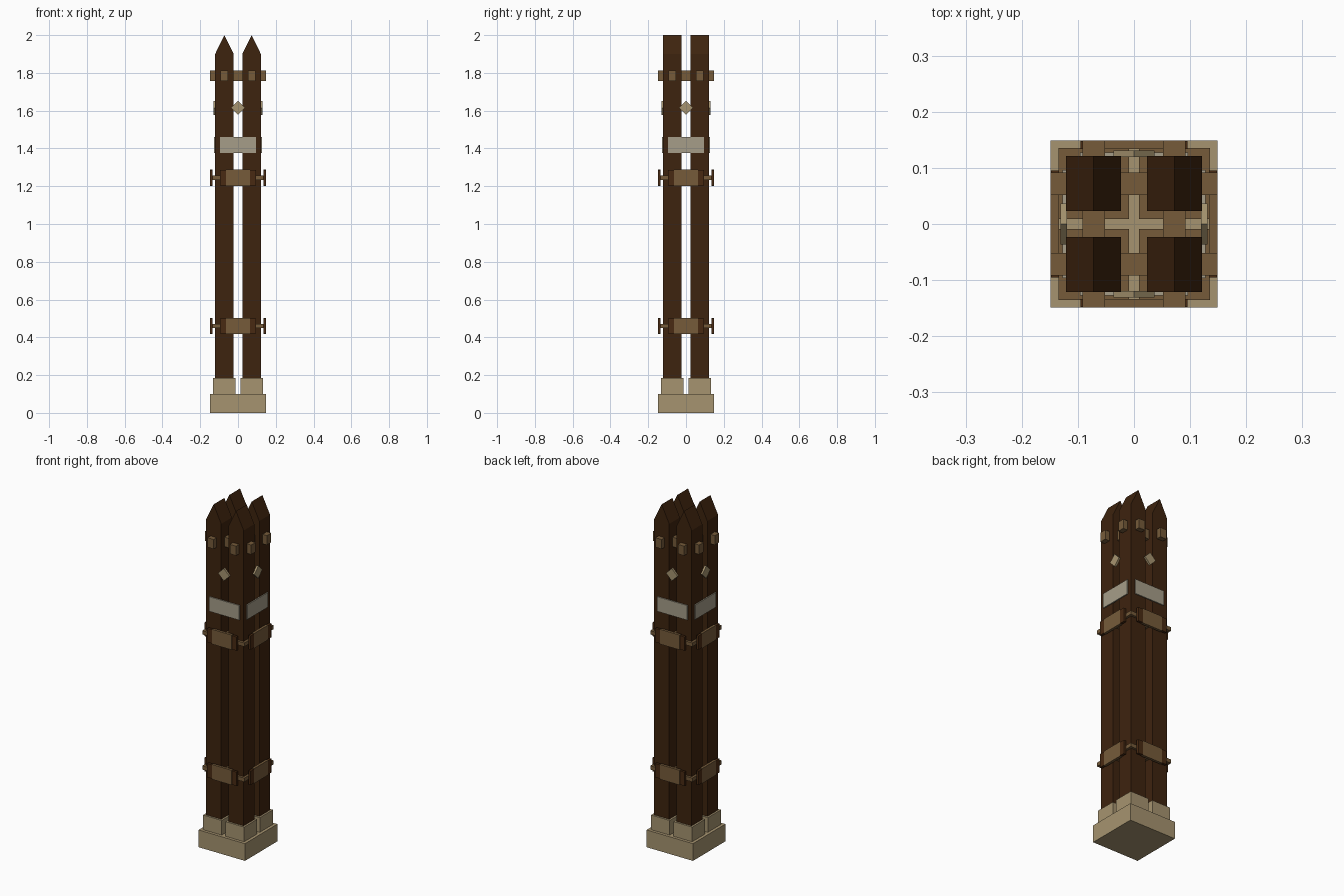
import bpy, bmesh, math
from mathutils import Matrix

if "Cube" in bpy.data.objects:
    bpy.data.objects.remove(bpy.data.objects["Cube"])


def mat(name, rgb):
    m = bpy.data.materials.new(name)
    m.diffuse_color = (*rgb, 1)
    m.use_nodes = True
    m.node_tree.nodes["Principled BSDF"].inputs["Base Color"].default_value = m.diffuse_color
    return m


WOOD = mat("dark wood", (0.048, 0.017, 0.0045))
CLAMP = mat("clamp wood", (0.066, 0.023, 0.006))
BROWN = mat("light brown", (0.18, 0.105, 0.042))
TAN = mat("tan stone", (0.38, 0.295, 0.16))
GREY = mat("pale grey", (0.38, 0.34, 0.25))


def finish(name, bm, material):
    bmesh.ops.recalc_face_normals(bm, faces=bm.faces)
    me = bpy.data.meshes.new(name)
    bm.to_mesh(me)
    bm.free()
    me.materials.append(material)
    ob = bpy.data.objects.new(name, me)
    bpy.context.collection.objects.link(ob)
    return ob


def box(name, lo, hi, material, turn=0.0, tilt=0.0):
    """Box between two corners, optionally tilted in its own plane (about y),
    then turned around the z axis of the model."""
    bm = bmesh.new()
    bmesh.ops.create_cube(bm, size=1)
    c = [(a + b) / 2 for a, b in zip(lo, hi)]
    s = [b - a for a, b in zip(lo, hi)]
    m = (Matrix.Rotation(turn, 4, 'Z') @ Matrix.Translation(c)
         @ Matrix.Rotation(tilt, 4, 'Y') @ Matrix.Diagonal((*s, 1)))
    bm.transform(m)
    return finish(name, bm, material)


C, H = 0.072, 0.049          # post centre offset and half width
BANDS = (1.245, 0.46)        # strap heights

# Plinth
box("base_slab", (-0.149, -0.149, 0), (0.149, 0.149, 0.1), TAN)

for sx in (-1, 1):
    for sy in (-1, 1):
        x, y = sx * C, sy * C
        # Footing block under each post
        box("footing", (x - 0.06, y - 0.06, 0.1), (x + 0.06, y + 0.06, 0.185), TAN)
        # Post with a ridged top, extruded along y
        bm = bmesh.new()
        prof = [(-H, 0.18), (H, 0.18), (H, 1.9), (0, 2.0), (-H, 1.9)]
        f = bm.faces.new([bm.verts.new((x + px, y - H, pz)) for px, pz in prof])
        r = bmesh.ops.extrude_face_region(bm, geom=[f])
        bmesh.ops.translate(bm, vec=(0, 2 * H, 0),
                            verts=[v for v in r["geom"] if isinstance(v, bmesh.types.BMVert)])
        finish("post", bm, WOOD)
        # Strap collar around each post
        for z in BANDS:
            box("strap", (x - 0.063, y - 0.063, z - 0.011),
                (x + 0.063, y + 0.063, z + 0.011), BROWN)

# Crossbars pegged through the posts near the top
for s in (-1, 1):
    o = s * C
    box("crossbar_x", (-0.149, o - 0.02, 1.757), (0.149, o + 0.02, 1.812), BROWN)
    box("crossbar_y", (o - 0.02, -0.149, 1.757), (o + 0.02, 0.149, 1.812), BROWN)

# Fittings repeated on all four sides
for k in range(4):
    t = k * math.pi / 2
    box("sign_plate", (-0.096, -0.127, 1.375), (0.096, -0.119, 1.46), GREY, t)
    box("diamond", (-0.026, -0.131, 1.589), (0.026, -0.119, 1.641), TAN, t, math.pi / 4)
    for z in BANDS:
        box("joining_plate", (-0.064, -0.149, z - 0.043), (0.064, -0.134, z + 0.043), BROWN, t)
        for s in (-1, 1):
            a, b = sorted((s * 0.06, s * 0.095))
            box("clamp", (a, -0.148, z - 0.04), (b, -0.134, z + 0.04), CLAMP, t)
